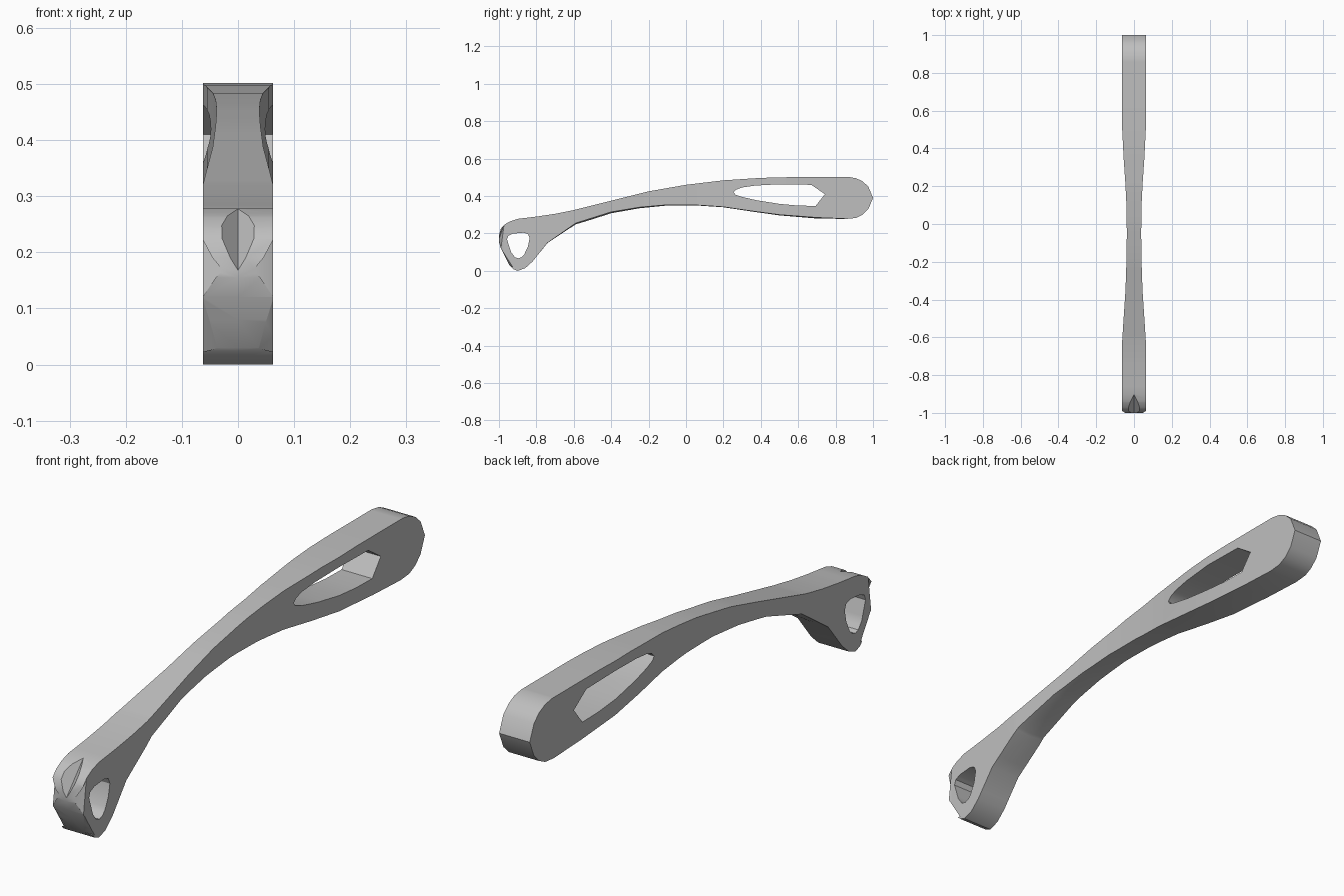
import bpy, bmesh

cube = bpy.data.objects.get("Cube")
if cube:
    bpy.data.objects.remove(cube, do_unlink=True)

metal = bpy.data.materials.new("plain_grey")
metal.use_nodes = True
grey = (0.52, 0.52, 0.52, 1)
metal.diffuse_color = grey
metal.node_tree.nodes["Principled BSDF"].inputs["Base Color"].default_value = grey

# Side outline (y, z) and half width (y, x) along the arm
TOP = [(-1, .19), (-.99, .225), (-.97, .248), (-.94, .265), (-.9, .278), (-.8, .29),
       (-.7, .305), (-.6, .325), (-.4, .375), (-.2, .425), (0, .46), (.2, .484),
       (.4, .497), (.6, .502), (.87, .502), (.91, .495), (.945, .478), (.975, .45), (1, .39)]
BOTTOM = [(-1, .155), (-.99, .12), (-.945, .03), (-.925, .01), (-.9, 0), (-.86, .014),
          (-.82, .05), (-.74, .15), (-.59, .255), (-.4, .315), (-.25, .34), (-.1, .353),
          (.05, .352), (.2, .342), (.35, .32), (.5, .3), (.7, .285), (.86, .278),
          (.91, .283), (.945, .3), (.975, .33), (1, .39)]
WIDTH = [(-1, .0625), (-.62, .0625), (-.5, .055), (-.35, .045), (-.2, .04), (-.05, .038),
         (.1, .04), (.22, .046), (.35, .055), (.5, .0625), (1, .0625)]
RIDGE = [(-1, 0), (-.75, 0), (-.55, .008), (-.3, .006), (0, .002), (.3, .002),
         (.7, .005), (.87, 0), (1, 0)]


def sample(table, y):
    for (a, u), (b, v) in zip(table, table[1:]):
        if y <= b:
            return u + (v - u) * (y - a) / (b - a)
    return table[-1][1]


def to_object(name, bm):
    bmesh.ops.recalc_face_normals(bm, faces=bm.faces)
    mesh = bpy.data.meshes.new(name)
    bm.to_mesh(mesh)
    bm.free()
    mesh.materials.append(metal)
    obj = bpy.data.objects.new(name, mesh)
    bpy.context.collection.objects.link(obj)
    return obj


# Arm body lofted from cross-sections with a faint ridge underneath
bm = bmesh.new()
rings = []
for y in sorted({p[0] for p in TOP + BOTTOM + WIDTH}):
    w, hi, lo = (sample(t, y) for t in (WIDTH, TOP, BOTTOM))
    mid = lo - sample(RIDGE, y)
    section = [(-w, hi), (0, hi), (w, hi), (w, lo), (0, mid), (-w, lo)]
    rings.append([bm.verts.new((x, y, z)) for x, z in section])
for a, b in zip(rings, rings[1:]):
    for i in range(6):
        j = (i + 1) % 6
        bm.faces.new((a[i], a[j], b[j], b[i]))
bm.faces.new(rings[0])
bmesh.ops.remove_doubles(bm, verts=bm.verts, dist=.0005)
arm = to_object("lever_arm", bm)


def cut(cutter):
    cutter.hide_render = True
    mod = arm.modifiers.new("cut", 'BOOLEAN')
    mod.operation, mod.solver, mod.object = 'DIFFERENCE', 'EXACT', cutter
    bpy.context.view_layer.objects.active = arm
    bpy.ops.object.modifier_apply(modifier=mod.name)
    bpy.data.objects.remove(cutter, do_unlink=True)


def cut_opening(name, outline):
    bm = bmesh.new()
    face = bm.faces.new([bm.verts.new((-.2, y, z)) for y, z in outline])
    out = bmesh.ops.extrude_face_region(bm, geom=[face])["geom"]
    bmesh.ops.translate(bm, vec=(.4, 0, 0),
                        verts=[v for v in out if isinstance(v, bmesh.types.BMVert)])
    cut(to_object(name, bm))


def cut_wedge(name, points):
    bm = bmesh.new()
    for p in points:
        bm.verts.new(p)
    bmesh.ops.convex_hull(bm, input=bm.verts)
    cut(to_object(name, bm))


# Long pointed slot and rounded triangular eye
cut_opening("slot_cutter", [
    (.255, .42), (.268, .434), (.3, .446), (.37, .456), (.5, .463), (.67, .46), (.743, .41),
    (.693, .347), (.6, .349), (.5, .358), (.38, .377), (.3, .395), (.265, .407)])
cut_opening("eye_cutter", [
    (-.957, .168), (-.95, .188), (-.925, .199), (-.87, .204), (-.845, .197), (-.836, .175),
    (-.845, .13), (-.865, .088), (-.88, .073), (-.897, .067), (-.915, .073), (-.935, .1)])

# V groove on the nose, then its four corner chamfers
cut_wedge("groove_cutter", [(0, -.9, .279), (0, -1.001, .167),
                            (-.12, -1.1, .25), (.12, -1.1, .25)])
for s in (-1, 1):
    cut_wedge("upper_chamfer", [(s * .028, -1.001, .168), (s * .064, -.989, .118),
                                (s * .064, -.972, .247), (s * .09, -1.06, .17)])
    cut_wedge("lower_chamfer", [(s * .035, -.946, .03), (s * .064, -.99, .122),
                                (s * .064, -.925, .02), (s * .09, -1.05, .04)])

bpy.ops.object.select_all(action='DESELECT')
arm.select_set(True)
bpy.context.view_layer.objects.active = arm
bpy.ops.object.shade_smooth_by_angle(angle=.52)
